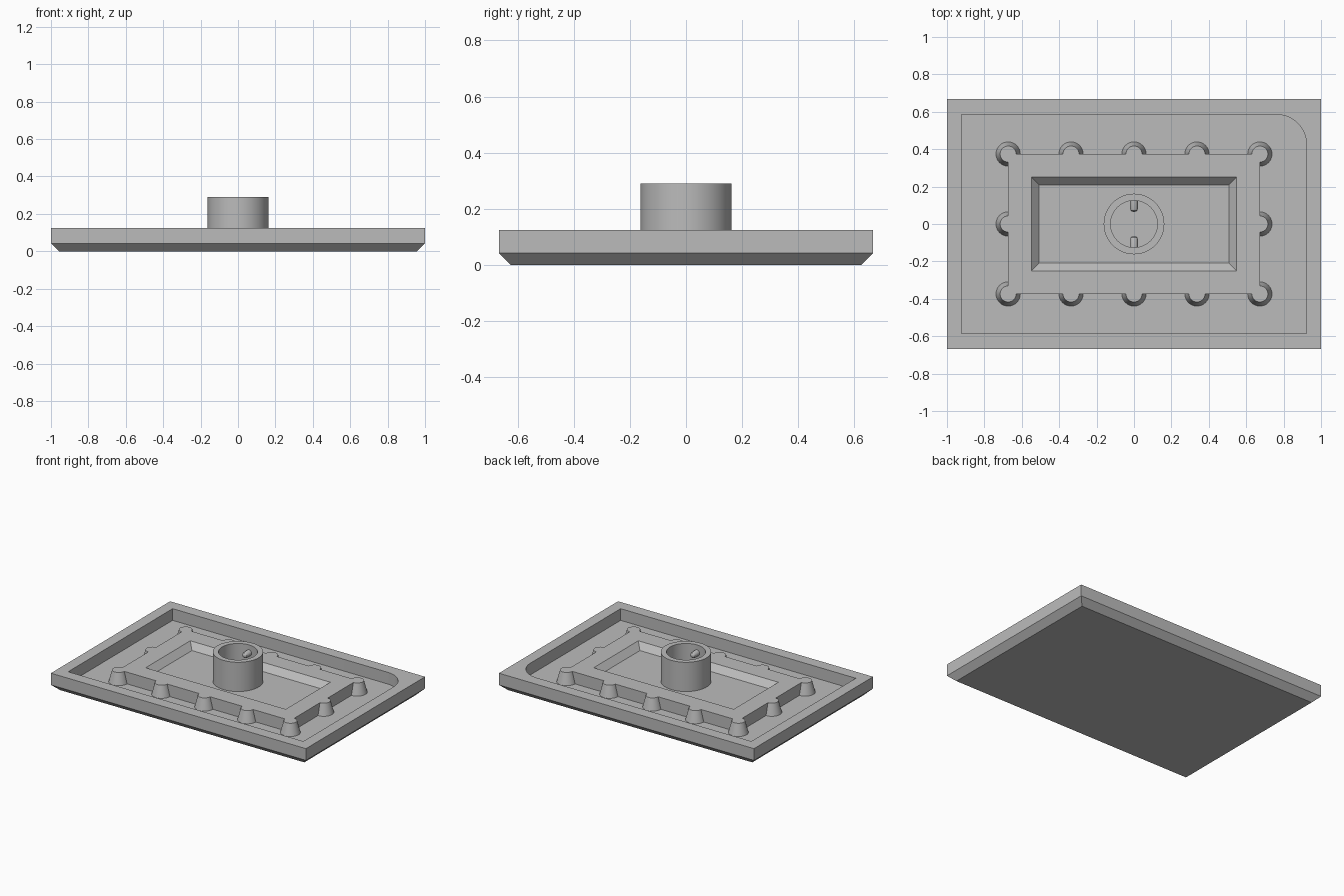
import bpy, bmesh, math

cube = bpy.data.objects.get("Cube")
if cube:
    bpy.data.objects.remove(cube, do_unlink=True)

grey = bpy.data.materials.new("plain_grey")
grey.use_nodes = True
GREY = (0.5, 0.5, 0.5, 1)
grey.diffuse_color = GREY
grey.node_tree.nodes["Principled BSDF"].inputs["Base Color"].default_value = GREY

# Main levels
FLOOR, POCKET, TOP, COLLAR_TOP = 0.042, 0.083, 0.125, 0.29


def finish(obj):
    obj.data.materials.clear()
    obj.data.materials.append(grey)
    bpy.ops.object.select_all(action='DESELECT')
    obj.select_set(True)
    bpy.context.view_layer.objects.active = obj
    bpy.ops.object.shade_smooth_by_angle(angle=math.radians(30))
    return obj


def loft(name, rings, cap_start=False, cap_end=False):
    """Skin a list of equal-length rings of points; repeated points are merged."""
    bm = bmesh.new()
    loops = [[bm.verts.new(p) for p in ring] for ring in rings]
    for a, b in zip(loops, loops[1:]):
        for i in range(len(a)):
            j = (i + 1) % len(a)
            bm.faces.new((a[i], a[j], b[j], b[i]))
    if cap_start:
        bm.faces.new(loops[0][::-1])
    if cap_end:
        bm.faces.new(loops[-1])
    bmesh.ops.remove_doubles(bm, verts=bm.verts[:], dist=0.0005)
    bmesh.ops.recalc_face_normals(bm, faces=bm.faces[:])
    mesh = bpy.data.meshes.new(name)
    bm.to_mesh(mesh)
    bm.free()
    obj = bpy.data.objects.new(name, mesh)
    bpy.context.collection.objects.link(obj)
    return finish(obj)


def rect(hx, hy, z, radius=0, steps=0):
    """Rectangle whose back left corner has steps + 1 points on an arc."""
    pts = [(-hx, hy, z), (-hx, -hy, z), (hx, -hy, z)]
    for i in range(steps + 1):
        a = math.pi / 2 * i / max(steps, 1)
        pts.append((hx - radius + radius * math.cos(a),
                    hy - radius + radius * math.sin(a), z))
    return pts


def circle(r, z, n=64):
    return [(r * math.cos(math.tau * i / n), r * math.sin(math.tau * i / n), z)
            for i in range(n)]


# Tray with chamfered underside and a recess with one rounded corner
N = 16
loft("tray", [
    rect(0.957, 0.624, 0, 0, N),
    rect(1, 0.667, FLOOR, 0, N),
    rect(1, 0.667, TOP, 0, N),
    rect(0.922, 0.585, TOP, 0.16, N),
    rect(0.922, 0.585, FLOOR, 0.16, N),
], cap_start=True, cap_end=True)

# Raised platform with a sloped pocket
loft("platform", [
    rect(0.673, 0.374, FLOOR),
    rect(0.673, 0.374, TOP),
    rect(0.549, 0.25, TOP),
    rect(0.507, 0.208, POCKET),
], cap_end=True)

# Hollow collar in the middle of the pocket
loft("collar", [circle(0.162, POCKET), circle(0.162, COLLAR_TOP),
                circle(0.125, COLLAR_TOP), circle(0.125, POCKET)])

# Tapered studs round the platform edge
spots = [(x * 0.3365, y * 0.374) for x in range(-2, 3) for y in (-1, 1)]
spots += [(-0.673, 0), (0.673, 0)]
for x, y in spots:
    bpy.ops.mesh.primitive_cone_add(vertices=32, radius1=0.065, radius2=0.043,
                                    depth=TOP - FLOOR,
                                    location=(x, y, (TOP + FLOOR) / 2))
    stud = bpy.context.object
    stud.name = "edge_stud"
    finish(stud)

# Two round-nosed pegs inside the collar
for side in (-1, 1):
    profile = [(0.021, 0.135), (0.021, 0.082), (0.018, 0.073),
               (0.011, 0.067), (0.004, 0.065)]
    rings = [[(px, side * y, 0.235 + pz) for px, pz, _ in circle(r, 0, 20)]
             for r, y in profile]
    loft("collar_peg", rings, cap_start=True, cap_end=True)
